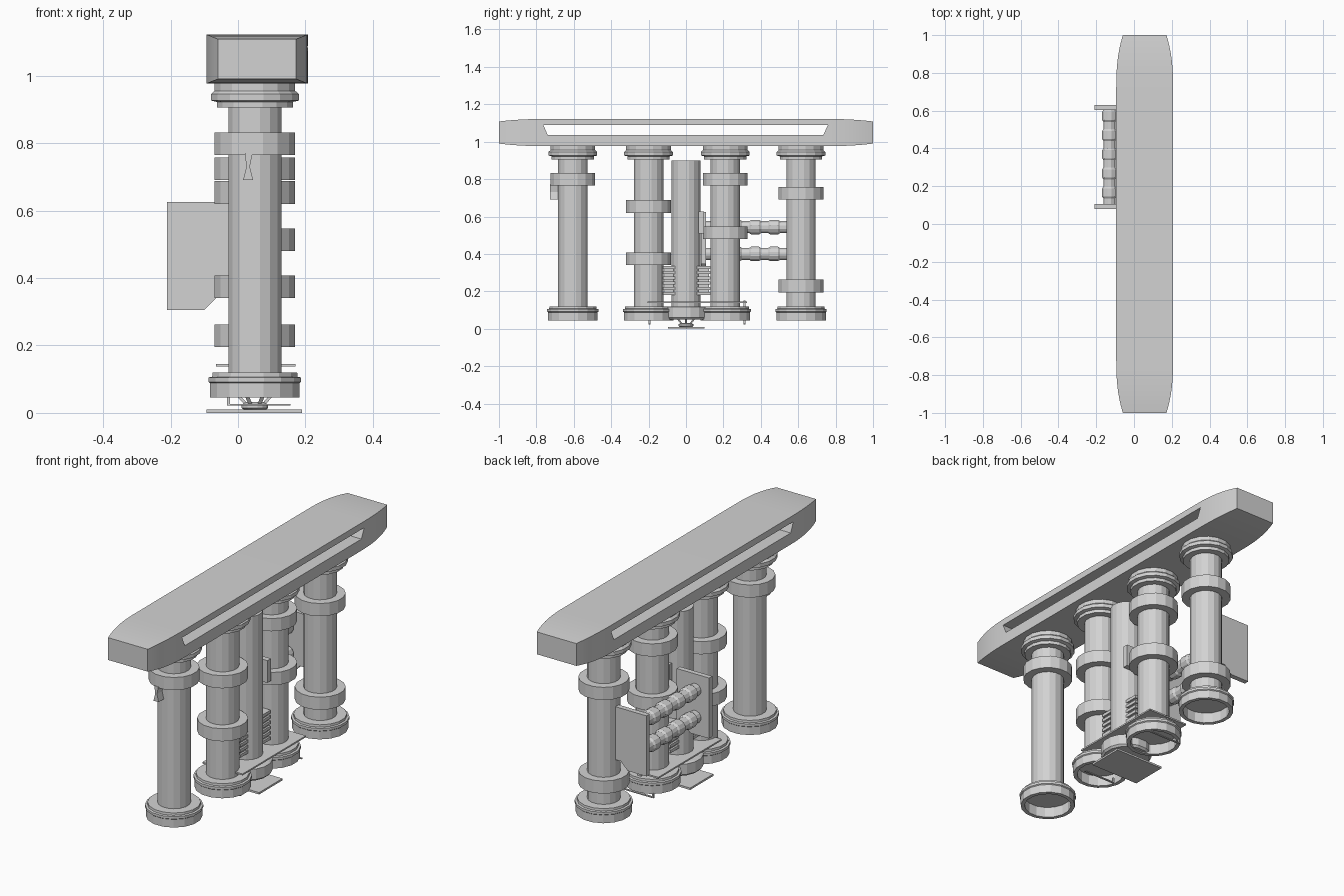
import bpy, bmesh, math
from mathutils import Vector

if "Cube" in bpy.data.objects:
    bpy.data.objects.remove(bpy.data.objects["Cube"])

grey = bpy.data.materials.new("light_grey")
grey.diffuse_color = (0.65, 0.65, 0.65, 1)
grey.use_nodes = True
grey.node_tree.nodes["Principled BSDF"].inputs["Base Color"].default_value = grey.diffuse_color
CX = 0.05  # shared x centre of the columns


def finish(name, bm):
    bmesh.ops.recalc_face_normals(bm, faces=bm.faces[:])
    me = bpy.data.meshes.new(name)
    bm.to_mesh(me)
    bm.free()
    me.materials.append(grey)
    ob = bpy.data.objects.new(name, me)
    bpy.context.collection.objects.link(ob)
    return ob


def loft(name, rings):
    """Skin a list of equal closed loops and cap both ends."""
    bm = bmesh.new()
    vs = [[bm.verts.new(p) for p in r] for r in rings]
    n = len(rings[0])
    for a, b in zip(vs, vs[1:]):
        for i in range(n):
            j = (i + 1) % n
            bm.faces.new((a[i], a[j], b[j], b[i]))
    bm.faces.new(vs[0])
    bm.faces.new(vs[-1])
    return finish(name, bm)


def lathe(name, profile, centre, axis='Z', sides=16):
    rings = []
    for r, h in profile:
        ring = []
        for i in range(sides):
            a = 2 * math.pi * (i + 0.5) / sides
            u, v = r * math.cos(a), r * math.sin(a)
            p = Vector((u, v, h)) if axis == 'Z' else Vector((u, h, v))
            ring.append(p + Vector(centre))
        rings.append(ring)
    return loft(name, rings)


def box(name, x0, x1, y0, y1, z0, z1):
    return loft(name, [[(x0, y0, z), (x1, y0, z), (x1, y1, z), (x0, y1, z)]
                       for z in (z0, z1)])


def prism_y(name, pts, y0, y1):
    return loft(name, [[(x, y, z) for x, z in pts] for y in (y0, y1)])


# top beam: long block with curved, tapered ends
sections = []
taper = [(0.72 + 0.28 * t / 8, (t / 8) ** 2.5) for t in range(9)]
for y, k in [(-y, k) for y, k in reversed(taper)] + taper:
    dx, dz = 0.035 * k, 0.014 * k
    x0, x1, z0, z1 = -0.094 + dx, 0.207 - dx, 0.976 + dz, 1.122 - dz
    sections.append([(x0, y, z0), (x1, y, z0), (x1, y, z1), (x0, y, z1)])
beam = loft("top_beam", sections)

# long slot through the beam
cutter = loft("slot_cutter", [[(x, -0.74, 1.037), (x, 0.735, 1.037),
                               (x, 0.758, 1.088), (x, -0.762, 1.088)] for x in (-0.3, 0.4)])
cutter.hide_render = True
mod = beam.modifiers.new("slot", 'BOOLEAN')
mod.object = cutter
mod.solver = 'EXACT'
bpy.context.view_layer.objects.active = beam
beam.select_set(True)
bpy.ops.object.modifier_apply(modifier=mod.name)
bpy.data.objects.remove(cutter)
bpy.ops.object.shade_smooth_by_angle(angle=math.radians(25))

# four main columns with hollow feet, caps and collars
foot = [(0.075, 0.119), (0.128, 0.119), (0.129, 0.107), (0.140, 0.105), (0.140, 0.092),
        (0.135, 0.088), (0.135, 0.045), (0.115, 0.045), (0.115, 0.10), (0.01, 0.10)]
cap = [(0.01, 0.905), (0.115, 0.905), (0.115, 0.922), (0.133, 0.926), (0.133, 0.945),
       (0.122, 0.955), (0.122, 0.98), (0.01, 0.98)]
columns = [(-0.605, [0.765]), (-0.20, [0.62, 0.34]), (0.21, [0.765, 0.48]), (0.615, [0.69, 0.195])]
for n, (y, collars) in enumerate(columns, 1):
    c = (CX, y, 0)
    lathe(f"column_{n}", [(0.08, 0.105), (0.08, 0.92)], c)
    lathe(f"column_foot_{n}", foot, c)
    lathe(f"column_cap_{n}", cap, c)
    for k, z in enumerate(collars, 1):
        lathe(f"collar_{n}_{k}", [(0.122, z), (0.122, z + 0.067)], c)

# small waisted hook under the first collar
prism_y("hook", [(0.015, 0.69), (0.045, 0.69), (0.035, 0.73), (0.043, 0.77),
                 (0.02, 0.77), (0.025, 0.73)], -0.727, -0.68)

# shorter middle column with its foot
lathe("middle_column", [(0.078, 0.10), (0.078, 0.90)], (CX, 0, 0))
lathe("middle_foot", [(0.115, 0.12), (0.125, 0.115), (0.125, 0.06), (0.115, 0.05)], (CX, 0, 0))
lathe("foot_hub", [(0.03, 0.008), (0.04, 0.014), (0.04, 0.025), (0.025, 0.032)], (CX, 0, 0))
for i in range(6):  # splayed struts between hub and foot
    a = math.pi * i / 3
    d = Vector((math.cos(a), math.sin(a), 0))
    loft(f"hub_strut_{i + 1}", [[Vector((CX + sx * 0.006, sy * 0.006, z)) + d * r
                                 for sx, sy in ((-1, -1), (1, -1), (1, 1), (-1, 1))]
                                for r, z in ((0.025, 0.025), (0.05, 0.052))])
box("foot_plate", -0.094, 0.19, -0.095, 0.10, 0, 0.01)

# cooling fins through the middle column
for i in range(6):
    z = 0.18 + i * 0.028
    box(f"fin_{i + 1}", 0.0, 0.10, -0.123, 0.13, z, z + 0.016)
box("fin_core", 0.01, 0.09, -0.115, 0.122, 0.18, 0.335)

# thin shelf around the inner feet, and bracket wires below it
box("shelf", -0.065, 0.17, -0.205, 0.325, 0.137, 0.145)
box("shelf_peg", 0.04, 0.06, 0.308, 0.318, 0.118, 0.152)
for side, y in (("front", -0.195), ("back", 0.313)):
    box(f"bracket_bar_{side}", -0.03, 0.155, y - 0.005, y + 0.005, 0.022, 0.027)
    box(f"bracket_post_{side}", -0.032, -0.024, y - 0.005, y + 0.005, 0.022, 0.05)

# switch box beside the middle column
box("switch_box", 0.03, 0.125, 0.067, 0.096, 0.51, 0.628)

# side plates holding the pipes, each with a clipped lower corner
plate = [(-0.21, 0.305), (-0.10, 0.305), (-0.06, 0.345), (-0.02, 0.345), (-0.02, 0.625), (-0.21, 0.625)]
for side, y in (("front", 0.08), ("back", 0.603)):
    prism_y(f"pipe_plate_{side}", plate, y, y + 0.027)

# two ribbed pipes between the plates
ribs = []
for i in range(5):
    y = 0.10 + i * 0.1015
    ribs += [(0.033, y), (0.033, y + 0.035), (0.040, y + 0.045),
             (0.040, y + 0.088), (0.033, y + 0.098)]
for name, z in (("upper_pipe", 0.543), ("lower_pipe", 0.40)):
    lathe(name, ribs, (-0.13, 0, z), 'Y', 12)
